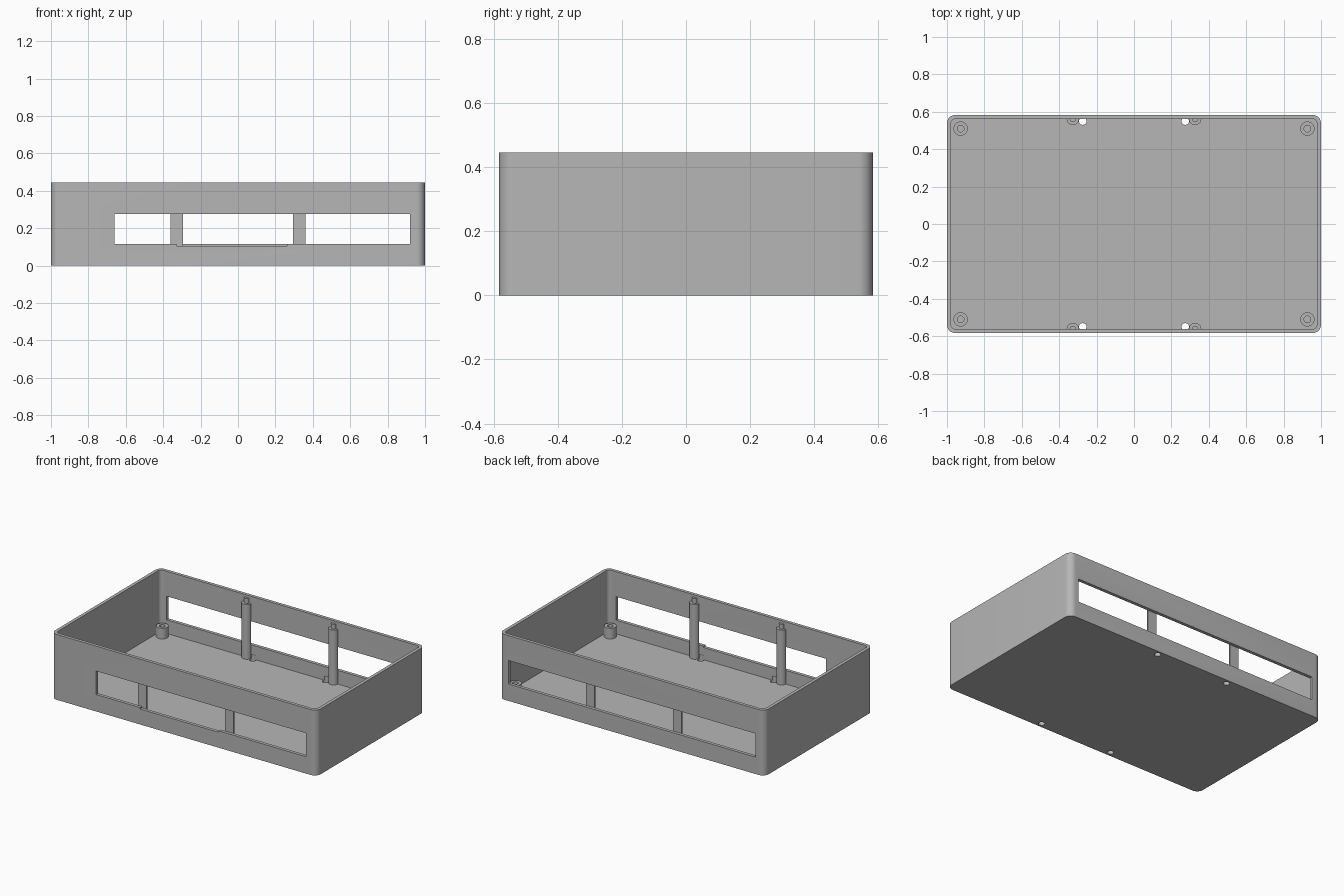
import bpy, bmesh, math

if "Cube" in bpy.data.objects:
    bpy.data.objects.remove(bpy.data.objects["Cube"])

# Main sizes
HX, HY, H = 1.0, 0.583, 0.445
WALL, FLOOR = 0.022, 0.022
CORNER = 0.045

grey = bpy.data.materials.new("light grey plastic")
grey.diffuse_color = (0.47, 0.47, 0.47, 1)
grey.use_nodes = True
grey.node_tree.nodes["Principled BSDF"].inputs["Base Color"].default_value = grey.diffuse_color


def prism(name, outline, z0, z1):
    """Extrude a counter-clockwise outline from z0 up to z1."""
    bm = bmesh.new()
    low = [bm.verts.new((x, y, z0)) for x, y in outline]
    top = [bm.verts.new((x, y, z1)) for x, y in outline]
    bm.faces.new(low[::-1])
    bm.faces.new(top)
    n = len(outline)
    for i in range(n):
        j = (i + 1) % n
        bm.faces.new((low[i], low[j], top[j], top[i]))
    mesh = bpy.data.meshes.new(name)
    bm.to_mesh(mesh)
    bm.free()
    mesh.materials.append(grey)
    obj = bpy.data.objects.new(name, mesh)
    bpy.context.collection.objects.link(obj)
    return obj


def arc(cx, cy, r, a0, a1, n):
    return [(cx + r * math.cos(math.radians(a0 + (a1 - a0) * i / n)),
             cy + r * math.sin(math.radians(a0 + (a1 - a0) * i / n)))
            for i in range(n + 1)]


def circle(cx, cy, r, n=32):
    return arc(cx, cy, r, 0, 360, n)[:-1]


def rounded_rect(hx, hy, r):
    points = []
    for sx, sy, a in ((1, 1, 0), (-1, 1, 90), (-1, -1, 180), (1, -1, 270)):
        points += arc(sx * (hx - r), sy * (hy - r), r, a, a + 90, 10)
    return points


def box(name, x0, x1, y0, y1, z0, z1):
    return prism(name, [(x0, y0), (x1, y0), (x1, y1), (x0, y1)], z0, z1)


def cut(obj, cutter):
    mod = obj.modifiers.new("cut", 'BOOLEAN')
    mod.operation = 'DIFFERENCE'
    mod.solver = 'EXACT'
    mod.object = cutter
    bpy.context.view_layer.objects.active = obj
    bpy.ops.object.modifier_apply(modifier=mod.name)
    bpy.data.objects.remove(cutter)


def smooth(obj):
    bpy.ops.object.select_all(action='DESELECT')
    obj.select_set(True)
    bpy.context.view_layer.objects.active = obj
    bpy.ops.object.shade_smooth_by_angle(angle=math.radians(30))


# Open tray with rounded vertical corners
tray = prism("enclosure_tray", rounded_rect(HX, HY, CORNER), 0, H)
cut(tray, prism("cavity", rounded_rect(HX - WALL, HY - WALL, CORNER - WALL), FLOOR, H + 0.1))

# Long windows in the front and back walls, and the shallow step in the front sill
cut(tray, box("front_window", -0.66, 0.92, -0.7, -0.5, 0.115, 0.275))
cut(tray, box("front_sill_step", -0.33, 0.262, -0.7, -0.5, 0.105, 0.2))
cut(tray, box("back_window", -0.93, 0.93, 0.5, 0.7, 0.115, 0.275))

# Small floor holes beside the posts, biting slightly into the walls
for sx in (-1, 1):
    for sy in (-1, 1):
        cut(tray, prism("floor_hole", circle(sx * 0.274, sy * 0.55, 0.02, 24), -0.1, 0.05))
smooth(tray)

for sx, side in ((-1, "left"), (1, "right")):
    for sy, end in ((-1, "front"), (1, "back")):
        # Corner screw boss with a blind hole
        x, y = sx * 0.927, sy * 0.51
        boss = prism(f"{end}_{side}_screw_boss", circle(x, y, 0.038), FLOOR - 0.005, 0.095)
        cut(boss, prism("boss_hole", circle(x, y, 0.018), FLOOR, 0.2))
        smooth(boss)

        # Half-round post against the wall, with a locating pin on top
        start = 0 if sy < 0 else 180
        wall_y = sy * (HY - WALL + 0.001)
        for part, r, z0, z1 in (("post", 0.033, FLOOR - 0.005, 0.395),
                                ("locating_pin", 0.017, 0.39, 0.428)):
            smooth(prism(f"{end}_{side}_{part}",
                         arc(sx * 0.327, wall_y, r, start, start + 180, 16), z0, z1))
